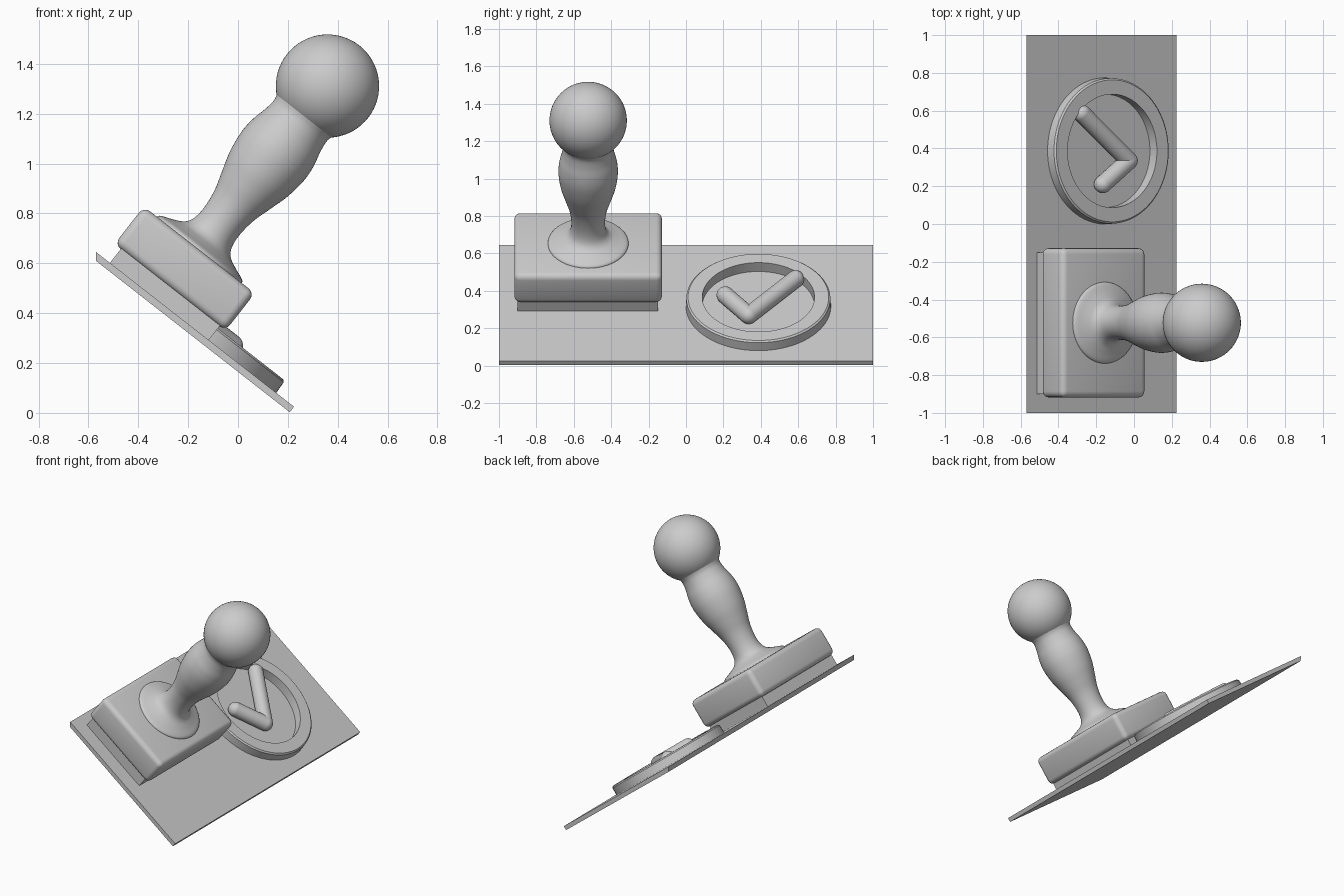
import bpy
import bmesh
import math
from mathutils import Matrix, Vector

if "Cube" in bpy.data.objects:
    bpy.data.objects.remove(bpy.data.objects["Cube"])

# Single plain grey
grey = bpy.data.materials.new("light_grey")
grey.use_nodes = True
colour = (0.6, 0.6, 0.6, 1)
grey.diffuse_color = colour
grey.node_tree.nodes["Principled BSDF"].inputs["Base Color"].default_value = colour

# Everything is built flat on the card's top face, then tilted as a whole
TILT = Matrix.Translation((-0.1725, 0, 0.335)) @ Matrix.Rotation(math.radians(38), 4, "Y")
STAMP = Vector((-0.182, -0.523, 0))
SEAL = Vector((0.026, 0.387, 0))


def finish(name, bm, bevel=0.0, segments=3):
    bmesh.ops.remove_doubles(bm, verts=bm.verts, dist=1e-5)
    bmesh.ops.recalc_face_normals(bm, faces=bm.faces)
    if bevel:
        bmesh.ops.bevel(bm, geom=bm.edges[:], offset=bevel, segments=segments,
                        profile=0.5, affect="EDGES")
    bm.transform(TILT)
    mesh = bpy.data.meshes.new(name)
    bm.to_mesh(mesh)
    bm.free()
    mesh.materials.append(grey)
    obj = bpy.data.objects.new(name, mesh)
    bpy.context.collection.objects.link(obj)
    bpy.ops.object.select_all(action="DESELECT")
    obj.select_set(True)
    bpy.context.view_layer.objects.active = obj
    bpy.ops.object.shade_smooth_by_angle(angle=math.radians(40))
    return obj


def box_mesh(low, high):
    low, high = Vector(low), Vector(high)
    bm = bmesh.new()
    place = Matrix.Translation((low + high) / 2) @ Matrix.Diagonal((*(high - low), 1))
    bmesh.ops.create_cube(bm, size=1, matrix=place)
    return bm


def lathe(name, centre, profile, closed=False, steps=64):
    bm = bmesh.new()
    verts = [bm.verts.new(centre + Vector((r, 0, h))) for r, h in profile]
    edges = [bm.edges.new(pair) for pair in zip(verts, verts[1:])]
    if closed:
        edges.append(bm.edges.new((verts[-1], verts[0])))
    bmesh.ops.spin(bm, geom=verts + edges, cent=centre, axis=(0, 0, 1),
                   angle=math.tau, steps=steps)
    return finish(name, bm)


def smooth_path(points, steps=5):
    # Catmull-Rom curve through the points
    pts = [Vector(p) for p in points]
    pts = [pts[0]] + pts + [pts[-1]]
    out = []
    for a, b, c, d in zip(pts, pts[1:], pts[2:], pts[3:]):
        for i in range(steps):
            t = i / steps
            out.append(b + 0.5 * t * ((c - a) + t * (2*a - 5*b + 4*c - d
                                                     + t * (3*b - 3*c + d - a))))
    return out + [pts[-1]]


# Thin card, with its upper end cut upright
bm = box_mesh((-0.504, -1, -0.028), (0.504, 1, 0))
for v in bm.verts:
    if v.co.x < 0 and v.co.z < -0.01:
        v.co.x += 0.022
finish("card", bm)

# Stamp pad and rounded block
finish("stamp_pad", box_mesh((-0.433, -0.9, -0.01), (0.07, -0.15, 0.09)))
finish("stamp_block", box_mesh((-0.465, -0.918, 0.07), (0.1, -0.128, 0.262)), 0.032, 4)

# Turned handle with its flared collar
lathe("handle", STAMP, smooth_path([
    (0.215, 0.25), (0.21, 0.272), (0.16, 0.293), (0.118, 0.315), (0.096, 0.35),
    (0.09, 0.41), (0.1, 0.49), (0.124, 0.57), (0.147, 0.65), (0.159, 0.74),
    (0.154, 0.81), (0.14, 0.87), (0.134, 0.92), (0.142, 0.96), (0.13, 1.0)]))

# Ball knob
bm = bmesh.new()
bmesh.ops.create_uvsphere(bm, u_segments=64, v_segments=32, radius=0.207,
                          matrix=Matrix.Translation(STAMP + Vector((0, 0, 1.096))))
finish("ball_knob", bm)

# Raised ring of the printed seal
lathe("seal_ring", SEAL, [(0.3, -0.005), (0.3, 0.06), (0.376, 0.06),
                          (0.385, 0.052), (0.388, -0.005)], closed=True, steps=80)

# Raised tick: rounded bars joined at the corner
RADIUS = 0.047
tick = [Vector(p) for p in ((-0.16, 0.585, 0.038), (0.155, 0.335, 0.038), (-0.02, 0.21, 0.038))]
bm = bmesh.new()
for p in tick:
    bmesh.ops.create_uvsphere(bm, u_segments=24, v_segments=16, radius=RADIUS,
                              matrix=Matrix.Translation(p))
for a, b in zip(tick, tick[1:]):
    turn = (b - a).to_track_quat("Z", "Y").to_matrix().to_4x4()
    bmesh.ops.create_cone(bm, cap_ends=False, segments=24, radius1=RADIUS, radius2=RADIUS,
                          depth=(b - a).length,
                          matrix=Matrix.Translation((a + b) / 2) @ turn)
# Keep the tick from poking out under the card
for v in bm.verts:
    v.co.z = max(v.co.z, -0.008)
finish("tick_mark", bm)
